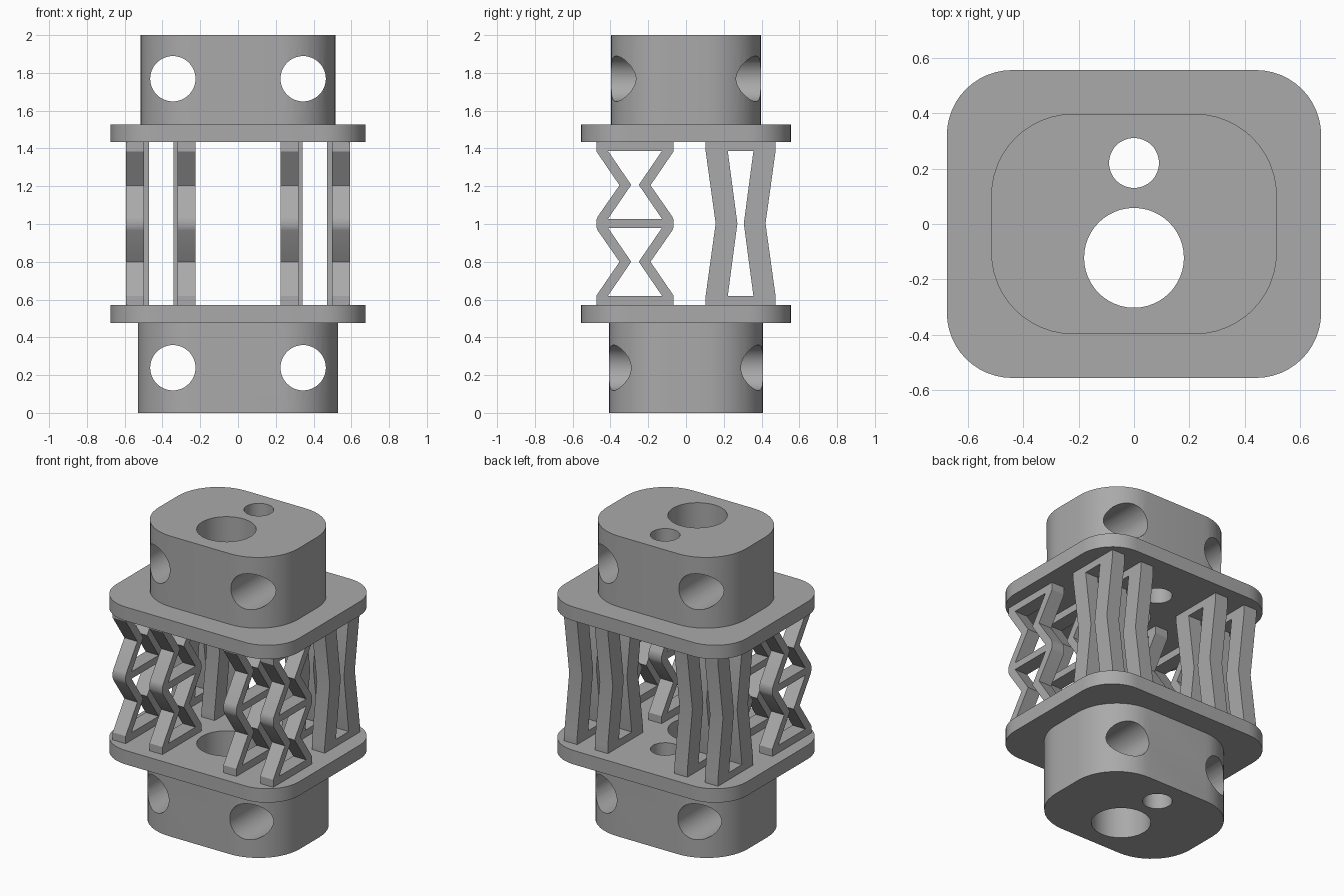
import bpy, bmesh, math
from mathutils import Matrix, Vector

if "Cube" in bpy.data.objects:
    bpy.data.objects.remove(bpy.data.objects["Cube"], do_unlink=True)

grey = bpy.data.materials.new("plain grey")
grey.use_nodes = True
grey.diffuse_color = (0.4, 0.4, 0.4, 1)
grey.node_tree.nodes["Principled BSDF"].inputs["Base Color"].default_value = grey.diffuse_color

# Orientations: the profile plane and the direction it is extruded in
ALONG_Z = Matrix.Identity(4)
ALONG_X = Matrix(((0, 0, 1, 0), (1, 0, 0, 0), (0, 1, 0, 0), (0, 0, 0, 1)))
ALONG_Y = Matrix(((1, 0, 0, 0), (0, 0, -1, 0), (0, 1, 0, 0), (0, 0, 0, 1)))


def prism(name, loops, orient, low, high):
    """Extrude an outline (first loop) with holes (other loops)."""
    curve = bpy.data.curves.new(name, 'CURVE')
    curve.dimensions = '2D'
    curve.fill_mode = 'BOTH'
    curve.extrude = (high - low) / 2
    for loop in loops:
        spline = curve.splines.new('POLY')
        spline.points.add(len(loop) - 1)
        for point, (u, v) in zip(spline.points, loop):
            point.co = (u, v, 0, 1)
        spline.use_cyclic_u = True
    temp = bpy.data.objects.new(name + " outline", curve)
    bpy.context.collection.objects.link(temp)
    mesh = bpy.data.meshes.new_from_object(
        temp.evaluated_get(bpy.context.evaluated_depsgraph_get()))
    bpy.data.objects.remove(temp)
    bpy.data.curves.remove(curve)

    bm = bmesh.new()
    bm.from_mesh(mesh)
    bmesh.ops.remove_doubles(bm, verts=bm.verts, dist=0.0001)
    bmesh.ops.translate(bm, verts=bm.verts, vec=(0, 0, (low + high) / 2))
    bmesh.ops.transform(bm, matrix=orient, verts=bm.verts)
    bmesh.ops.recalc_face_normals(bm, faces=bm.faces)
    bm.to_mesh(mesh)
    bm.free()
    mesh.materials.clear()
    mesh.materials.append(grey)
    obj = bpy.data.objects.new(name, mesh)
    bpy.context.collection.objects.link(obj)
    return obj


def arc(cx, cy, r, start, sweep, steps):
    return [(cx + r * math.cos(math.radians(start + sweep * i / steps)),
             cy + r * math.sin(math.radians(start + sweep * i / steps)))
            for i in range(steps + 1)]


def circle(cx, cy, r):
    return arc(cx, cy, r, 0, 360, 48)[:-1]


def rounded_rect(hx, hy, r):
    corners = ((1, 1, 0), (-1, 1, 90), (-1, -1, 180), (1, -1, 270))
    return [p for sx, sy, a in corners
            for p in arc(sx * (hx - r), sy * (hy - r), r, a, 90, 12)]


def mirrored(half, centre):
    """Close a left-hand side, given as (half width, z), into a symmetric loop."""
    return ([(centre - w, z) for w, z in half]
            + [(centre + w, z) for w, z in reversed(half)])


parts = []
shafts = [circle(0, -0.122, 0.18), circle(0, 0.22, 0.09)]

# End blocks with two cross holes each
for name, hx, hy, r, low, high, hole_z in (
        ("bottom_block", 0.53, 0.408, 0.305, 0, 0.477, 0.239),
        ("top_block", 0.515, 0.397, 0.295, 1.528, 2, 1.769)):
    block = prism(name, [rounded_rect(hx, hy, r)] + shafts, ALONG_Z, low, high)
    for side in (-1, 1):
        cutter = prism("hole_cutter", [circle(side * 0.345, hole_z, 0.12)], ALONG_Y, -1, 1)
        cutter.hide_render = True
        mod = block.modifiers.new("cross hole", 'BOOLEAN')
        mod.operation = 'DIFFERENCE'
        mod.solver = 'EXACT'
        mod.object = cutter
        bpy.context.view_layer.objects.active = block
        bpy.ops.object.modifier_apply(modifier=mod.name)
        bpy.data.objects.remove(cutter, do_unlink=True)
    parts.append(block)

# Flange plates
for name, low, high in (("bottom_plate", 0.477, 0.57), ("top_plate", 1.435, 1.528)):
    parts.append(prism(name, [rounded_rect(0.675, 0.555, 0.235)] + shafts,
                       ALONG_Z, low, high))

# Front springs: two stacked hourglass cells
front_outer = mirrored([(0.205, 1.435), (0.205, 1.385), (0.082, 1.205),
                        (0.197, 1.04), (0.205, 1.02), (0.205, 0.985), (0.197, 0.965),
                        (0.082, 0.8), (0.205, 0.62), (0.205, 0.57)], -0.27)
front_cells = [mirrored([(0.143, mid + 0.18), (0.02, mid), (0.143, mid - 0.18)], -0.27)
               for mid in (1.207, 0.8)]

# Rear springs: one tall hourglass cell
rear_outer = mirrored([(0.185, 1.435), (0.185, 1.385), (0.132, 1.003),
                       (0.185, 0.62), (0.185, 0.57)], 0.289)
rear_cell = mirrored([(0.068, 1.387), (0.017, 1.003), (0.068, 0.618)], 0.289)

for label, loops, centres in (
        ("front", [front_outer] + front_cells, (0.273, 0.545)),
        ("rear", [rear_outer, rear_cell], (0.294, 0.52))):
    for side_name, side in (("right", -1), ("left", 1)):
        for place, x in zip(("inner", "outer"), centres):
            parts.append(prism(f"{label}_{side_name}_{place}_spring", loops, ALONG_X,
                               side * x - 0.048, side * x + 0.048))

# Smooth the round walls, keep the edges crisp
bpy.ops.object.select_all(action='DESELECT')
for part in parts:
    part.select_set(True)
bpy.context.view_layer.objects.active = parts[0]
bpy.ops.object.shade_smooth_by_angle(angle=math.radians(30))
